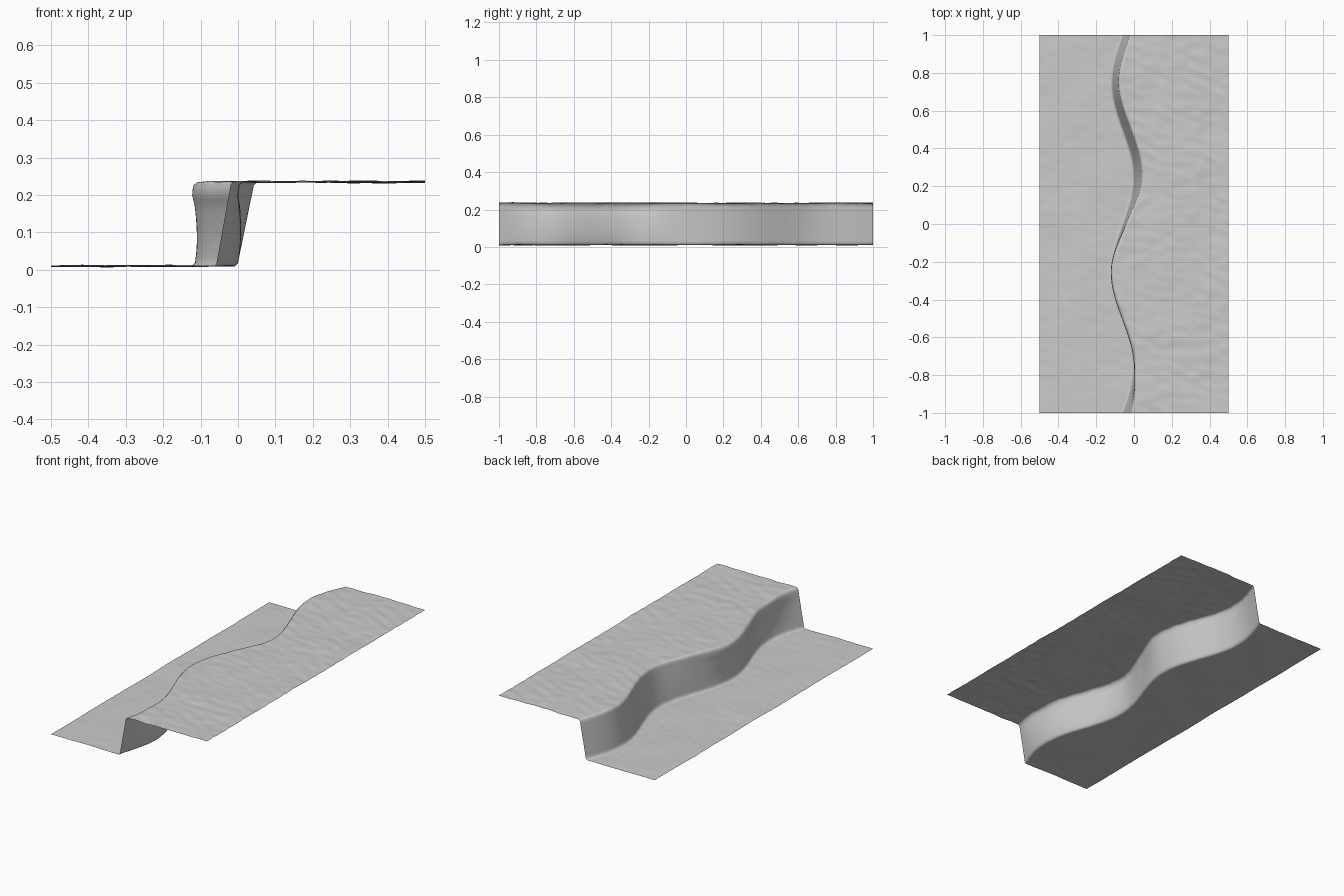
import bpy, bmesh, math
from mathutils import Vector, noise

cube = bpy.data.objects.get("Cube")
if cube:
    bpy.data.objects.remove(cube)

stone = bpy.data.materials.new("light grey stone")
stone.use_nodes = True
GREY = (0.6, 0.6, 0.6, 1)
stone.diffuse_color = GREY
stone.node_tree.nodes["Principled BSDF"].inputs["Base Color"].default_value = GREY

ROWS, FLAT, WALL = 200, 60, 16
LOW, HIGH, ROUND = 0.01, 0.235, 0.008
# How far the rim sits beyond the foot, sampled evenly from front to back
LEAN = [0.038, 0.005, 0, -0.003, 0.015, 0.042, 0.042, 0.033, 0.038]


def lean(y):
    t = (y + 1) / 2 * (len(LEAN) - 1)
    i = min(int(t), len(LEAN) - 2)
    f = t - i
    f = f * f * (3 - 2 * f)
    return LEAN[i] * (1 - f) + LEAN[i + 1] * f


def foot(y):
    return -0.0575 + 0.0575 * math.sin(math.tau * (y + 1))


def bumps(x, y, rough):
    broad = noise.noise(Vector((x * 5, y * 5, rough)))
    fine = noise.noise(Vector((x * 14 + y * 6, y * 22, 3)))
    return 0.004 * broad + 0.0022 * rough * fine


def row_points(y):
    """Cross-section: low ground, rounded foot, wall, rounded rim, plateau."""
    base, rim = foot(y), foot(y) + lean(y)
    hollow = 0.015 * max(0, math.sin(-math.pi * y))
    points = []
    for i in range(FLAT + 1):
        x = -0.5 + (base - ROUND + 0.5) * i / FLAT
        points.append((x, y, LOW + bumps(x, y, 0.6)))
    z0, z1 = LOW + bumps(base, y, 0.6), HIGH + bumps(rim, y, 1.3)
    for i in range(WALL + 1):
        s = i / WALL
        x = base + (rim - base) * s + hollow * math.sin(math.pi * s) * (1 - s)
        # The undercut rim juts out a little near the top
        x -= hollow * 0.5 * math.exp(-((s - 0.88) / 0.1) ** 2)
        points.append((x, y, z0 + ROUND + (z1 - z0 - 2 * ROUND) * s))
    for i in range(FLAT + 1):
        x = rim + ROUND + (0.5 - rim - ROUND) * i / FLAT
        points.append((x, y, HIGH + bumps(x, y, 1.3)))
    return points


# Terrain sheet: one continuous grid bent into a winding step
bm = bmesh.new()
grid = [[bm.verts.new(p) for p in row_points(-1 + 2 * j / ROWS)]
        for j in range(ROWS + 1)]
for a, b in zip(grid, grid[1:]):
    for i in range(len(a) - 1):
        bm.faces.new((a[i], a[i + 1], b[i + 1], b[i]))

mesh = bpy.data.meshes.new("cliff_terrain")
bm.to_mesh(mesh)
bm.free()
mesh.materials.append(stone)
mesh.shade_smooth()
terrain = bpy.data.objects.new("cliff_terrain", mesh)
bpy.context.collection.objects.link(terrain)
